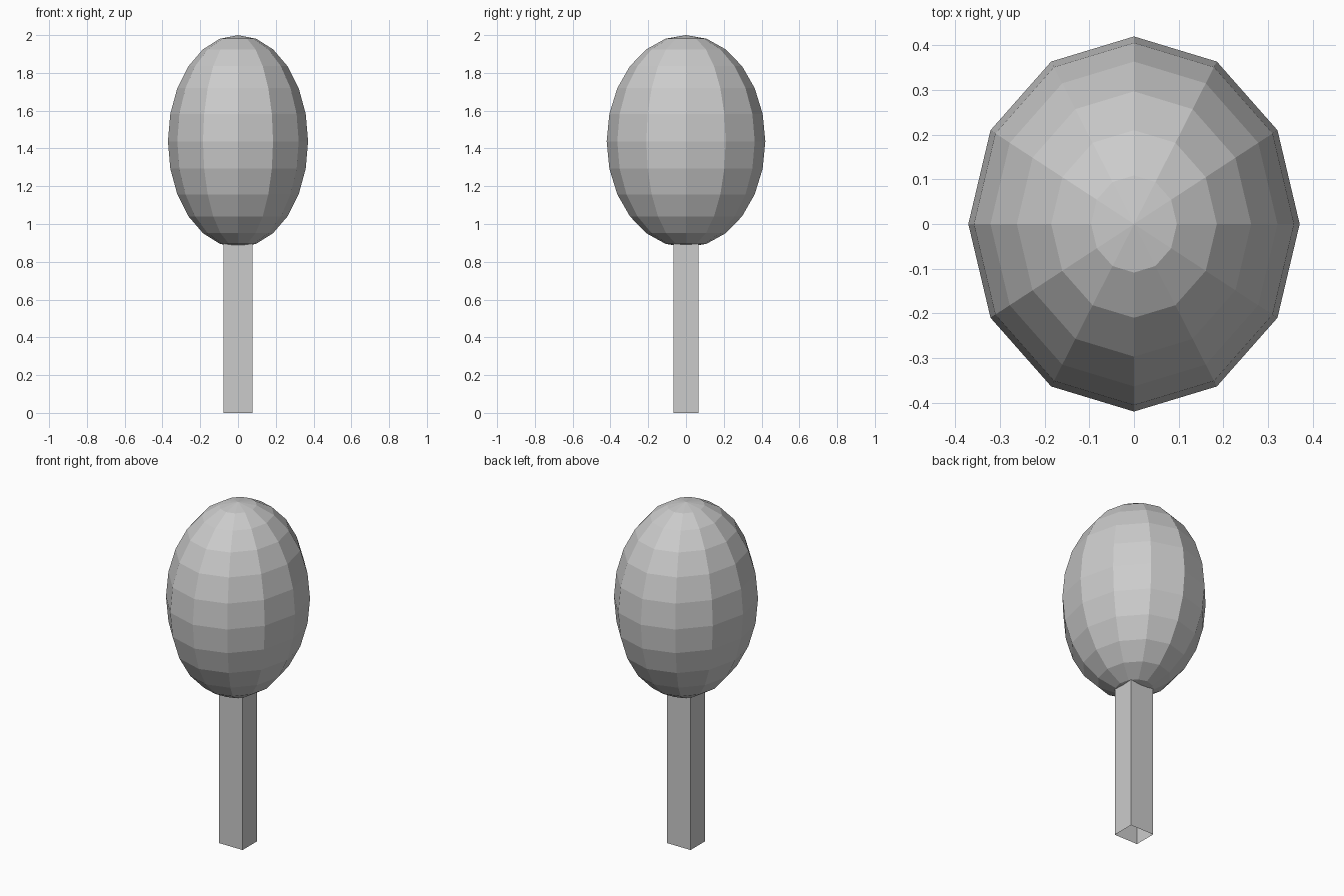
import bpy, bmesh
from mathutils import Matrix

if "Cube" in bpy.data.objects:
    bpy.data.objects.remove(bpy.data.objects["Cube"])


def add_object(name, bm):
    bmesh.ops.recalc_face_normals(bm, faces=bm.faces)
    mesh = bpy.data.meshes.new(name)
    bm.to_mesh(mesh)
    bm.free()
    obj = bpy.data.objects.new(name, mesh)
    bpy.context.collection.objects.link(obj)
    return obj


# Egg-shaped crown: flat-shaded 12-sided sphere, stretched
bm = bmesh.new()
bmesh.ops.create_uvsphere(
    bm, u_segments=12, v_segments=12, radius=1,
    matrix=Matrix.Translation((0, 0, 1.438)) @ Matrix.Diagonal((0.371, 0.42, 0.562, 1)))
add_object("crown", bm)

# Trunk: square tube, open at both ends, top tucked into the crown
bottom, top = 0.0, 0.93
bm = bmesh.new()
bmesh.ops.create_cube(
    bm, size=1,
    matrix=Matrix.Translation((0, 0, (bottom + top) / 2))
    @ Matrix.Diagonal((0.154, 0.134, top - bottom, 1)))
bm.normal_update()
caps = [f for f in bm.faces if abs(f.normal.z) > 0.5]
bmesh.ops.delete(bm, geom=caps, context='FACES_ONLY')
add_object("trunk", bm)
